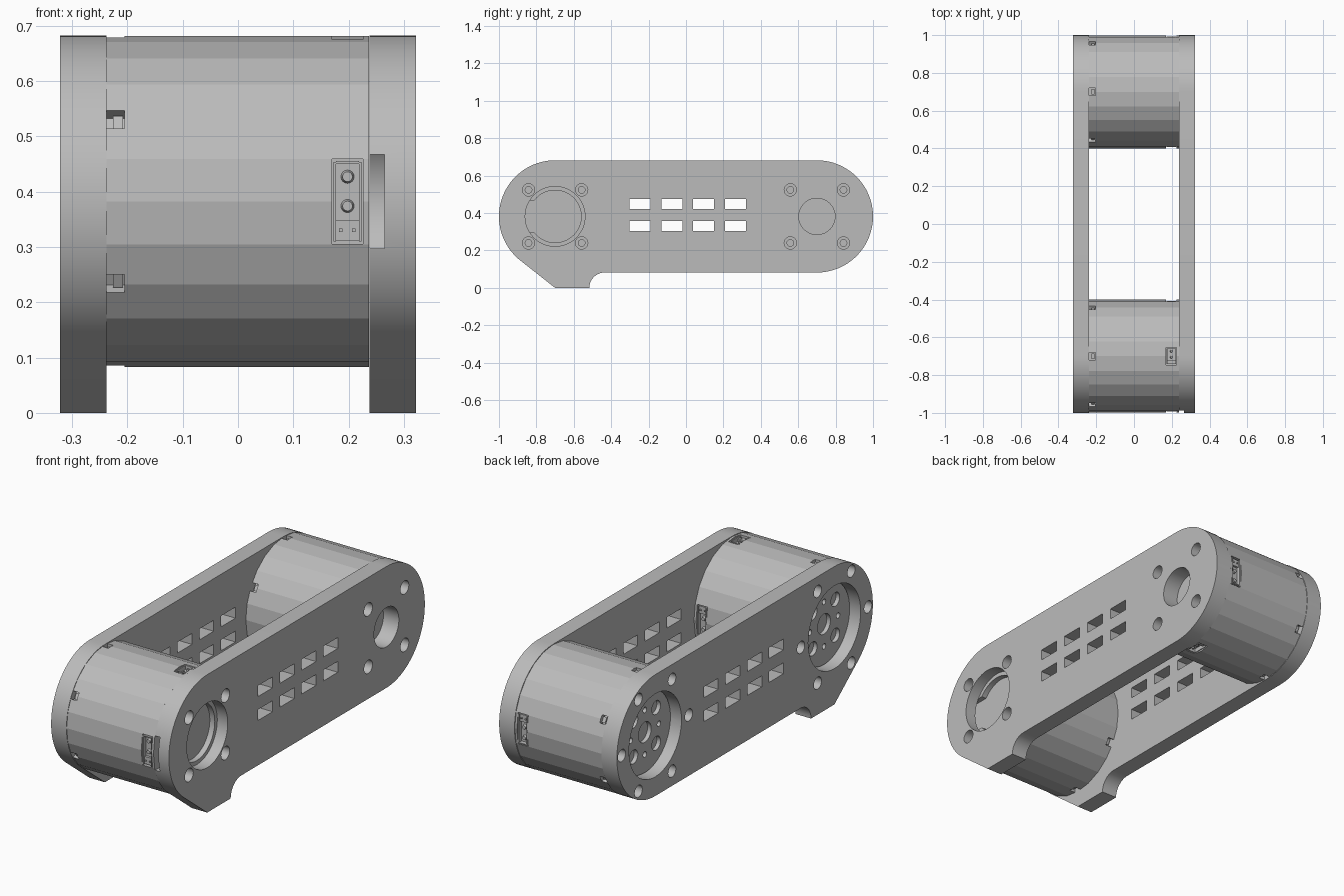
import bpy, bmesh
from math import sin, cos, radians, pi
from mathutils import Matrix, Vector

cube = bpy.data.objects.get("Cube")
if cube:
    bpy.data.objects.remove(cube)

grey = bpy.data.materials.new("light grey")
grey.use_nodes = True
colour = (0.5, 0.5, 0.5, 1)
grey.diffuse_color = colour
grey.node_tree.nodes["Principled BSDF"].inputs["Base Color"].default_value = colour

CZ, R = 0.382, 0.3          # axle height and end radius
FRONT, REAR = -0.7, 0.7     # axle positions along y


def arc(cy, cz, r, start, end, steps):
    return [(cy + r * cos(radians(start + (end - start) * i / steps)),
             cz + r * sin(radians(start + (end - start) * i / steps)))
            for i in range(steps + 1)]


def disc(cy, cz, r, sides=32):
    return arc(cy, cz, r, 0, 360, sides)[:-1]


def rect(y0, y1, z0, z1):
    return [(y0, z0), (y1, z0), (y1, z1), (y0, z1)]


def make(name, prisms):
    """One object from (outline in y-z, x start, x end) prisms."""
    bm = bmesh.new()
    for pts, x0, x1 in prisms:
        face = bm.faces.new([bm.verts.new((x0, y, z)) for y, z in pts])
        out = bmesh.ops.extrude_face_region(bm, geom=[face])
        verts = [g for g in out["geom"] if isinstance(g, bmesh.types.BMVert)]
        bmesh.ops.translate(bm, verts=verts, vec=(x1 - x0, 0, 0))
    bmesh.ops.recalc_face_normals(bm, faces=bm.faces)
    mesh = bpy.data.meshes.new(name)
    bm.to_mesh(mesh)
    bm.free()
    mesh.materials.append(grey)
    obj = bpy.data.objects.new(name, mesh)
    bpy.context.collection.objects.link(obj)
    return obj


def cut(obj, prisms):
    """Subtract prisms and bake the result."""
    cutter = make("cutter", prisms)
    cutter.hide_render = True
    mod = obj.modifiers.new("cut", "BOOLEAN")
    mod.operation, mod.solver, mod.object = "DIFFERENCE", "EXACT", cutter
    mod.use_self = True
    bpy.context.view_layer.objects.active = obj
    bpy.ops.object.modifier_apply(modifier=mod.name)
    bpy.data.objects.remove(cutter)


def smooth(obj, angle=25):
    bpy.ops.object.select_all(action="DESELECT")
    obj.select_set(True)
    bpy.context.view_layer.objects.active = obj
    bpy.ops.object.shade_smooth_by_angle(angle=radians(angle))


# Side plate outline: rounded ends with a foot under the front
outline = (arc(REAR, CZ, R, -90, 90, 32) + arc(FRONT, CZ, R, 90, 232, 44)
           + [(-0.7, 0)] + arc(-0.435, 0, 0.082, 180, 90, 10))

vents = [rect(y - 0.056, y + 0.056, z - 0.027, z + 0.027)
         for y in (-0.246, -0.076, 0.094, 0.264) for z in (0.449, 0.331)]

# Right-hand plate in x: stepped bearing hole, cable slot, counterbored screws
plate = make("left_plate", [(outline, 0.238, 0.322)])
cuts = [(v, 0.2, 0.4) for v in vents]
cuts += [(disc(FRONT, CZ, 0.16, 48), 0.265, 0.4),
         (disc(FRONT, CZ, 0.14, 48), 0.2, 0.3),
         (rect(-1.1, -0.72, 0.297, 0.467), 0.2, 0.2651),
         (disc(REAR, CZ, 0.097, 40), 0.2, 0.4)]
for cy in (FRONT, REAR):
    for sy in (-1, 1):
        for sz in (-1, 1):
            y, z = cy + sy * 0.142, CZ + sz * 0.142
            cuts += [(disc(y, z, 0.033, 20), 0.262, 0.4),
                     (disc(y, z, 0.018, 16), 0.2, 0.3)]
cut(plate, cuts)
smooth(plate)

# Opposite plate: large rotor openings ringed by six bolt holes
plate = make("right_plate", [(outline, -0.322, -0.238)])
cuts = [(v, -0.4, -0.2) for v in vents]
for cy in (FRONT, REAR):
    cuts.append((disc(cy, CZ, 0.205, 48), -0.4, -0.2))
    for k in range(6):
        a = k * pi / 3
        cuts.append((disc(cy + 0.262 * cos(a), CZ + 0.262 * sin(a), 0.03, 20), -0.4, -0.2))
cut(plate, cuts)
smooth(plate)


def build_motor(label, cy, flip):
    def at(r, t, deg):
        # radial/tangential position; 0 degrees points to the outer end
        a = radians(deg)
        return (cy + flip * (-cos(a) * r + sin(a) * t),
                CZ + flip * (sin(a) * r + cos(a) * t))

    def block(r0, r1, t0, t1, deg):
        return [at(r0, t0, deg), at(r1, t0, deg), at(r1, t1, deg), at(r0, t1, deg)]

    # Housing with clip windows and connector pockets
    body = make(label + "_motor_housing", [(disc(cy, CZ, 0.299, 24), -0.239, 0.237)])
    clips = [30 + 60 * k for k in range(6)]
    ports = [(0, 0.077), (90, 0.046), (180, 0.077)]
    cuts = [(block(0.268, 0.33, -0.019, 0.019, d), -0.238, -0.205) for d in clips]
    cuts += [(block(0.272, 0.33, -h, h, d), 0.17, 0.226) for d, h in ports]
    cut(body, cuts)

    make(label + "_motor_clips",
         [(block(0.262, 0.286, -0.014, 0.014, d), -0.226, -0.208) for d in clips])

    # Connector trays, sockets and pins
    parts = []
    for d, h in ports:
        s = h / 0.077
        parts += [(block(0.265, 0.293, -h + 0.005, h - 0.005, d), 0.173, 0.177),
                  (block(0.265, 0.293, -h + 0.005, h - 0.005, d), 0.219, 0.223),
                  (block(0.265, 0.293, h - 0.009, h - 0.004, d), 0.177, 0.219),
                  (block(0.265, 0.284, -0.07 * s, -0.034 * s, d), 0.177, 0.219)]
        parts += [(block(0.28, 0.29, -0.055 * s, -0.049 * s, d), x - 0.003, x + 0.003)
                  for x in (0.186, 0.209)]
    make(label + "_motor_connectors", parts)

    # Round screw heads inside each connector tray
    bm = bmesh.new()
    for d, h in ports:
        s = h / 0.077
        for t in (-0.008, 0.045):
            y, z = at(0.276, t * s, d)
            axis = Vector((0, y, z)) - Vector((0, *at(0, t * s, d)))
            turn = axis.to_track_quat("Z", "X").to_matrix().to_4x4()
            bmesh.ops.create_cone(bm, cap_ends=True, segments=16, radius1=0.013 * s,
                                  radius2=0.009 * s, depth=0.016,
                                  matrix=Matrix.Translation((0.198, y, z)) @ turn)
    screws = make(label + "_motor_screws", [])
    bm.to_mesh(screws.data)
    bm.free()

    # Rotor face with centre bore, large holes and small screw holes
    rotor = make(label + "_motor_rotor", [(disc(cy, CZ, 0.2, 48), -0.265, -0.23)])
    cuts = [(disc(cy, CZ, 0.05, 28), -0.3, -0.245)]
    for k in range(4):
        cuts += [(disc(*at(0.125, 0, 45 + 90 * k), 0.034, 20), -0.3, -0.245),
                 (disc(*at(0.11, 0, 90 * k), 0.014, 12), -0.3, -0.245)]
    cut(rotor, cuts)
    smooth(rotor, 35)


build_motor("front", FRONT, 1)
build_motor("rear", REAR, -1)
